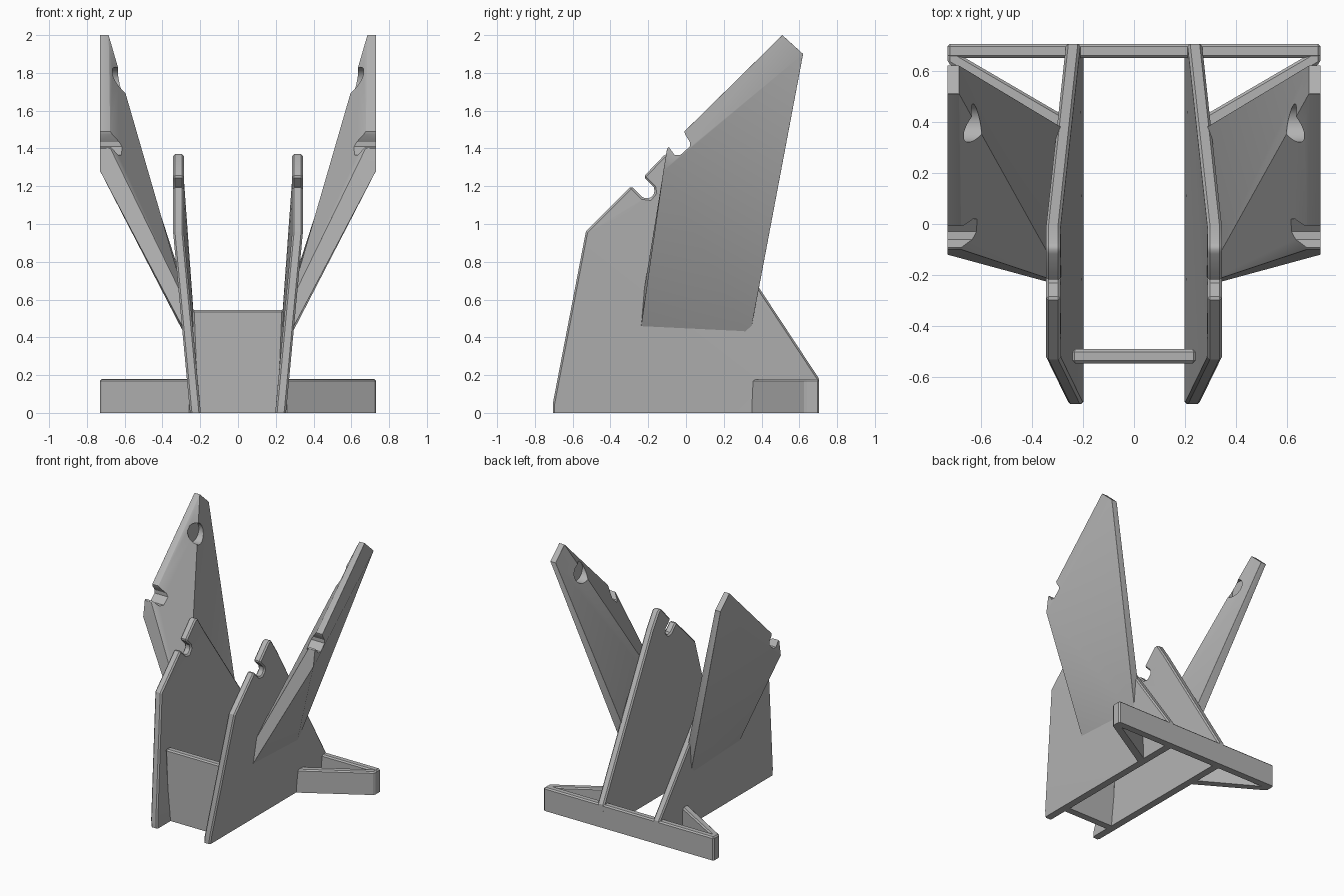
import bpy, bmesh
from mathutils import Vector

if "Cube" in bpy.data.objects:
    bpy.data.objects.remove(bpy.data.objects["Cube"], do_unlink=True)

gray = bpy.data.materials.new("plain gray")
gray.use_nodes = True
gray.diffuse_color = (0.45, 0.45, 0.45, 1)
gray.node_tree.nodes["Principled BSDF"].inputs["Base Color"].default_value = (0.45, 0.45, 0.45, 1)


def make_object(name, bm, bevel=0.01):
    """Chamfer every sharp edge that is off the ground, then make the object."""
    bmesh.ops.recalc_face_normals(bm, faces=bm.faces[:])
    if bevel:
        sharp = [e for e in bm.edges if e.calc_face_angle(0) > 0.7
                 and max(v.co.z for v in e.verts) > 0.001]
        bmesh.ops.bevel(bm, geom=sharp, offset=bevel, segments=1,
                        affect="EDGES", clamp_overlap=True)
    mesh = bpy.data.meshes.new(name)
    bm.to_mesh(mesh)
    bm.free()
    mesh.materials.append(gray)
    obj = bpy.data.objects.new(name, mesh)
    bpy.context.collection.objects.link(obj)
    return obj


def prism(name, bottom, top, fan=0, bevel=0.01):
    """Solid between two matching outlines; the bottom is fanned from point fan."""
    bm = bmesh.new()
    a = [bm.verts.new(p) for p in bottom]
    b = [bm.verts.new(p) for p in top]
    n = len(a)
    for ring, start in ((a, fan), (b, 0)):
        for i in range(1, n - 1):
            bm.faces.new((ring[start], ring[(start + i) % n], ring[(start + i + 1) % n]))
    for i in range(n):
        j = (i + 1) % n
        bm.faces.new((a[i], a[j], b[j], b[i]))
    bmesh.ops.dissolve_limit(bm, angle_limit=0.002, verts=bm.verts[:], edges=bm.edges[:])
    return make_object(name, bm, bevel)


def finish(obj, cutters=(), mirror=True):
    """Cut, mirror and shade one part."""
    bpy.ops.object.select_all(action="DESELECT")
    bpy.context.view_layer.objects.active = obj
    obj.select_set(True)
    for cutter in cutters:
        mod = obj.modifiers.new("cut", "BOOLEAN")
        mod.operation = "DIFFERENCE"
        mod.solver = "EXACT"
        mod.object = cutter
    if mirror:
        mod = obj.modifiers.new("mirror", "MIRROR")
        mod.use_mirror_merge = False
    for mod in list(obj.modifiers):
        bpy.ops.object.modifier_apply(modifier=mod.name)
    for cutter in cutters:
        bpy.data.objects.remove(cutter, do_unlink=True)
    bpy.ops.object.shade_smooth_by_angle(angle=0.5)


# Upright side plates: notched outline that leans out, then turns vertical
outline = [(-0.705, 0), (-0.705, 0.05), (-0.53, 0.96), (-0.29, 1.20),
           (-0.23, 1.14), (-0.19, 1.135), (-0.165, 1.165), (-0.17, 1.195),
           (-0.225, 1.25), (-0.11, 1.37), (-0.08, 1.37), (0.705, 0.18), (0.705, 0)]
bm = bmesh.new()
bm.faces.new([bm.verts.new((0, y, z)) for y, z in outline])
slope = 0.547
bmesh.ops.bisect_plane(bm, geom=bm.verts[:] + bm.edges[:] + bm.faces[:],
                       plane_co=(0, 0, 1.25), plane_no=Vector((0, -slope, 1)))
bmesh.ops.triangulate(bm, faces=bm.faces[:])
for v in bm.verts:
    bend = 1.25 + slope * max(-0.53, min(0, v.co.y))
    v.co.x = 0.197 + 0.09 * min(1, v.co.z / bend)
new = bmesh.ops.extrude_face_region(bm, geom=bm.faces[:])["geom"]
bmesh.ops.translate(bm, vec=(0.057, 0, 0),
                    verts=[g for g in new if isinstance(g, bmesh.types.BMVert)])
finish(make_object("side_plates", bm))

# Flared wings, twisted from the plate to a vertical outer rim
outer = [(0.27, -0.245, 0.41), (0.73, -0.12, 1.28), (0.73, -0.10, 1.40),
         (0.73, 0.51, 2.0), (0.73, 0.62, 1.90), (0.27, 0.335, 0.39)]
inner = [(0.27, -0.235, 0.57), (0.63, -0.115, 1.307), (0.675, -0.10, 1.40),
         (0.685, 0.51, 2.0), (0.685, 0.62, 1.90), (0.27, 0.37, 0.62)]
wings = prism("wings", outer, inner, fan=1)

# Rim notch and round blind pocket cut into the wings
notch = [(-0.10, 1.42), (-0.06, 1.365), (-0.03, 1.365), (0.02, 1.41),
         (0.02, 1.435), (-0.005, 1.475), (-0.02, 1.54)]
notch_cutter = prism("notch_cutter", [(0.5, y, z) for y, z in notch],
                     [(0.8, y, z) for y, z in notch], bevel=0)
bpy.ops.mesh.primitive_cylinder_add(vertices=40, radius=0.075, depth=0.215,
                                    location=(0.5575, 0.395, 1.755),
                                    rotation=(0, 1.5708, 0))
pocket_cutter = bpy.context.object
pocket_cutter.name = "pocket_cutter"
for cutter in (notch_cutter, pocket_cutter):
    cutter.hide_render = True
finish(wings, (notch_cutter, pocket_cutter))


def upright(name, footprint, height, mirror=True):
    part = prism(name, [(x, y, 0) for x, y in footprint],
                 [(x, y, height) for x, y in footprint])
    finish(part, mirror=mirror)


# Base: rear crossbar and diagonal braces
upright("rear_bar", [(-0.73, 0.65), (0.73, 0.65), (0.73, 0.705), (-0.73, 0.705)],
        0.18, mirror=False)
upright("diagonal_braces", [(0.25, 0.345), (0.73, 0.63), (0.73, 0.69), (0.25, 0.41)], 0.178)

# Front panel tying the two plates together
foot = [(-0.22, -0.545), (0.22, -0.545), (0.22, -0.49), (-0.22, -0.49)]
panel = prism("front_panel", [(x, y, 0) for x, y in foot],
              [(x * 1.1, y, 0.545) for x, y in foot])
finish(panel, mirror=False)
